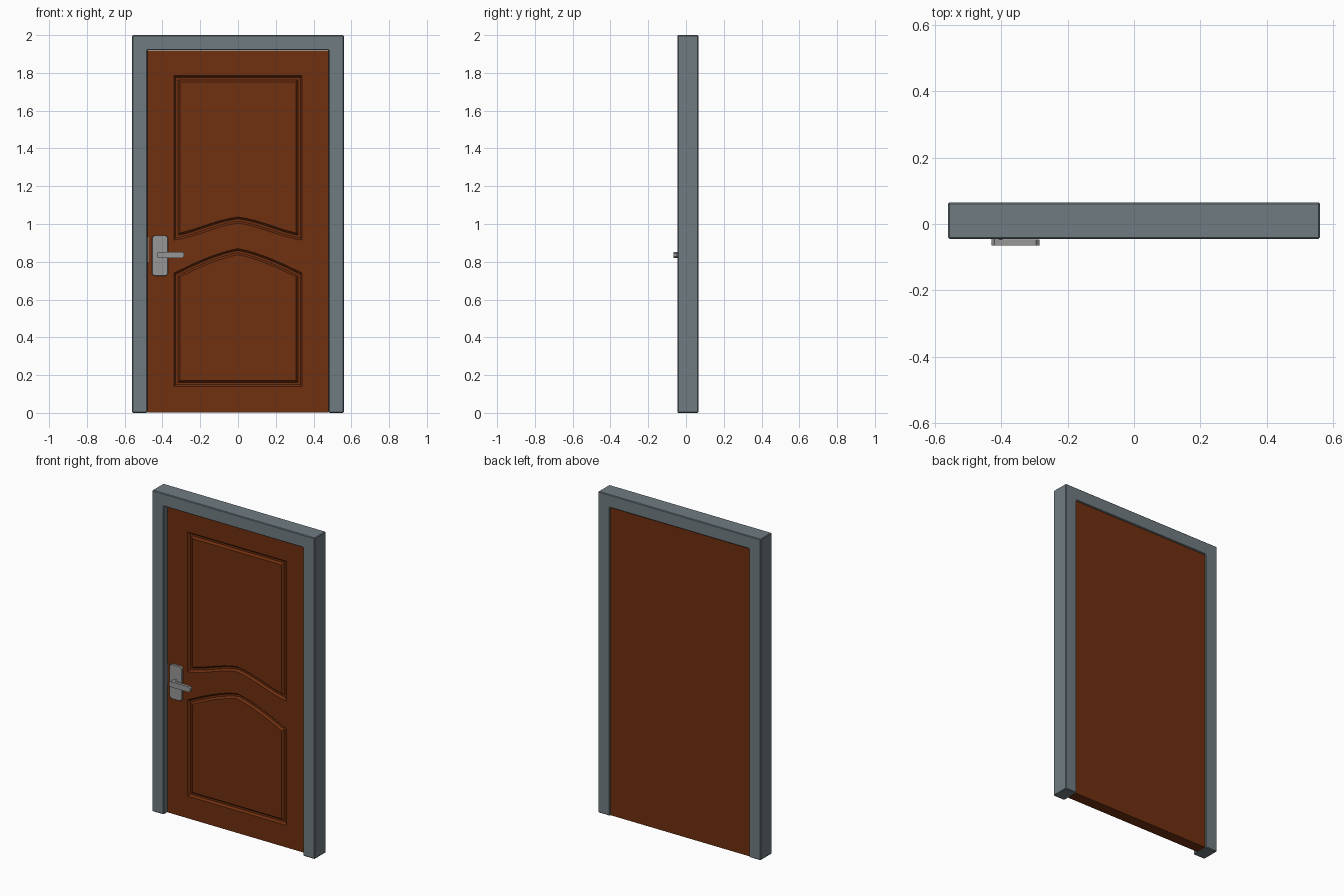
import bpy, bmesh, math
from mathutils import Vector

cube = bpy.data.objects.get("Cube")
if cube:
    bpy.data.objects.remove(cube, do_unlink=True)


def material(name, rgb):
    m = bpy.data.materials.new(name)
    m.use_nodes = True
    m.diffuse_color = (*rgb, 1)
    m.node_tree.nodes["Principled BSDF"].inputs["Base Color"].default_value = (*rgb, 1)
    return m


WOOD = material("red brown wood", (0.16, 0.029, 0.005))
GREY = material("blue grey paint", (0.16, 0.2, 0.22))
METAL = material("brushed metal", (0.31, 0.31, 0.31))


def finish(name, bm, mat, bevel=0):
    bmesh.ops.recalc_face_normals(bm, faces=bm.faces)
    me = bpy.data.meshes.new(name)
    bm.to_mesh(me)
    bm.free()
    me.materials.append(mat)
    ob = bpy.data.objects.new(name, me)
    bpy.context.collection.objects.link(ob)
    if bevel:
        mod = ob.modifiers.new("bevel", 'BEVEL')
        mod.width = bevel
        mod.segments = 1
    return ob


def prism(name, outline, y0, y1, mat, bevel=0):
    """Extrude an x-z outline along y."""
    bm = bmesh.new()
    face = bm.faces.new([bm.verts.new((x, y0, z)) for x, z in outline])
    new = bmesh.ops.extrude_face_region(bm, geom=[face])["geom"]
    verts = [v for v in new if isinstance(v, bmesh.types.BMVert)]
    bmesh.ops.translate(bm, verts=verts, vec=(0, y1 - y0, 0))
    return finish(name, bm, mat, bevel)


def rect(x0, x1, z0, z1):
    return [(x0, z0), (x1, z0), (x1, z1), (x0, z1)]


def chamfered(x0, x1, z0, z1, c):
    return [(x0 + c, z0), (x1 - c, z0), (x1, z0 + c), (x1, z1 - c),
            (x1 - c, z1), (x0 + c, z1), (x0, z1 - c), (x0, z0 + c)]


def inset(points, d):
    """Move a counter-clockwise outline inward by d with mitred corners."""
    result = []
    for i, p in enumerate(points):
        p = Vector(p)
        a = (p - Vector(points[i - 1])).normalized()
        b = (Vector(points[(i + 1) % len(points)]) - p).normalized()
        na, nb = Vector((-a.y, a.x)), Vector((-b.y, b.x))
        result.append(tuple(p + (na + nb) * d / (1 + na.dot(nb))))
    return result


# Frame: one U-shaped surround, open at the floor
OUT, INN, TOP, HEAD = 0.56, 0.48, 2.0, 1.92
prism("door_frame", [(-OUT, 0), (-INN, 0), (-INN, HEAD), (INN, HEAD),
                     (INN, 0), (OUT, 0), (OUT, TOP), (-OUT, TOP)],
      -0.045, 0.065, GREY, 0.004)

# Panel outlines: upper has a peaked bottom, lower an arched top
W, STEPS = 0.34, 16
xs = [-W + 2 * W * i / STEPS for i in range(STEPS + 1)]


def peak(x):
    s = 1 - abs(x) / W
    return 0.915 + 0.09 * (0.5 * s + 0.25 * (1 - math.cos(math.pi * s)))


def arch(x):
    s = 1 - abs(x) / W
    return 0.74 + 0.13 * 0.5 * (s + math.sin(s * math.pi / 2))


upper = [(x, peak(x)) for x in xs] + [(W, 1.785), (-W, 1.785)]
lower = [(-W, 0.14), (W, 0.14)] + [(x, arch(x)) for x in reversed(xs)]

# Door leaf: front with two grooved panels, plain back
FRONT, BACK = -0.01, 0.058
bm = bmesh.new()


def loop(points, y):
    return [bm.verts.new((x, y, z)) for x, z in points]


def bridge(a, b):
    for i in range(len(a)):
        j = (i + 1) % len(a)
        bm.faces.new((a[i], a[j], b[j], b[i]))


edge = rect(-0.478, 0.478, 0.002, 1.919)
front = loop(edge, FRONT)
holes = [loop(upper, FRONT), loop(lower, FRONT)]
border = [bm.edges.new((l[i - 1], l[i])) for l in [front] + holes for i in range(len(l))]
bmesh.ops.triangle_fill(bm, edges=border, use_beauty=True, normal=(0, -1, 0))
for outline, ring in zip((upper, lower), holes):
    for d, depth in ((0.01, 0.012), (0.022, 0.012), (0.032, 0)):
        inner = loop(inset(outline, d), FRONT + depth)
        bridge(ring, inner)
        ring = inner
    bm.faces.new(ring)
back = loop(edge, BACK)
bridge(front, back)
bm.faces.new(back)
finish("door_leaf", bm, WOOD)

# Latch plate in the door's edge
prism("latch_plate", rect(-0.4795, -0.474, 0.8, 0.93), -0.0105, 0.02, METAL)

# Handle: back plate, spindle and lever
prism("handle_plate", chamfered(-0.455, -0.37, 0.725, 0.94, 0.012), -0.025, -0.009, METAL, 0.002)
prism("handle_spindle", chamfered(-0.43, -0.396, 0.819, 0.853, 0.01), -0.05, -0.02, METAL)
prism("handle_lever", chamfered(-0.43, -0.285, 0.819, 0.853, 0.01), -0.065, -0.047, METAL)
